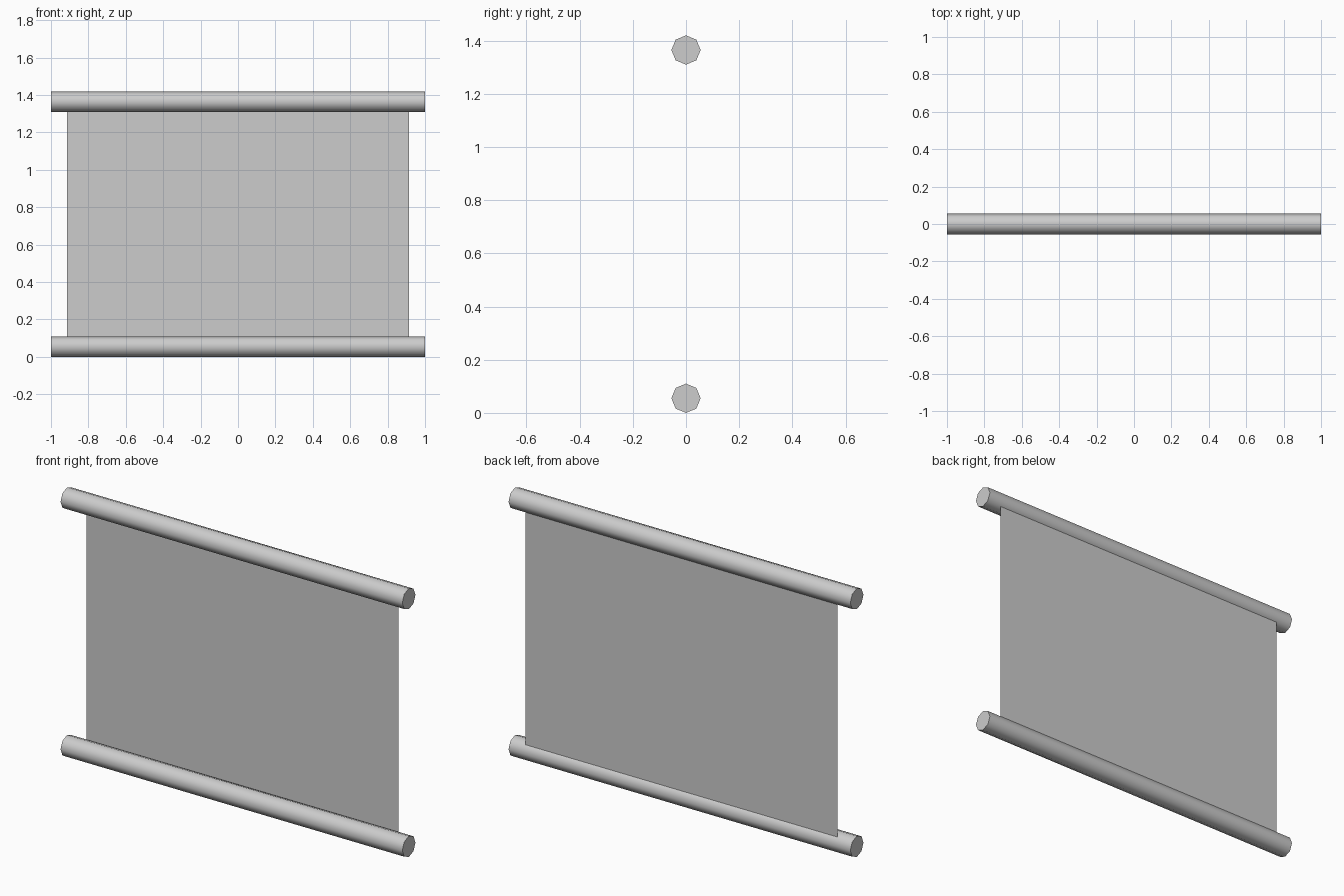
import bpy
import math

# Remove the default cube
cube = bpy.data.objects.get("Cube")
if cube:
    bpy.data.objects.remove(cube, do_unlink=True)

# Single plain grey material
GREY = (0.604, 0.604, 0.604, 1.0)
grey = bpy.data.materials.new("light_grey")
grey.use_nodes = True
grey.diffuse_color = GREY
grey.node_tree.nodes["Principled BSDF"].inputs["Base Color"].default_value = GREY

RADIUS = 0.055
HEIGHT = 1.42
LOW_Z, HIGH_Z = RADIUS, HEIGHT - RADIUS


def finish(name):
    obj = bpy.context.object
    obj.name = obj.data.name = name
    bpy.ops.object.transform_apply(location=False, rotation=True, scale=True)
    obj.data.materials.append(grey)
    return obj


# Eight-sided rods, rounded by shading, with flat ends
for name, z in (("bottom_rod", LOW_Z), ("top_rod", HIGH_Z)):
    bpy.ops.mesh.primitive_cylinder_add(
        vertices=8, radius=RADIUS, depth=2, location=(0, 0, z),
        rotation=(0, math.pi / 2, 0))
    finish(name)
    bpy.ops.object.shade_smooth_by_angle(angle=math.radians(60))

# Thin sheet hung on the back of both rods
sheet_height = HIGH_Z - LOW_Z - 0.08
bpy.ops.mesh.primitive_plane_add(
    size=1, location=(0, 0.036, HEIGHT / 2), rotation=(math.pi / 2, 0, 0))
bpy.context.object.scale = (1.826, sheet_height, 1)
finish("hanging_sheet")
